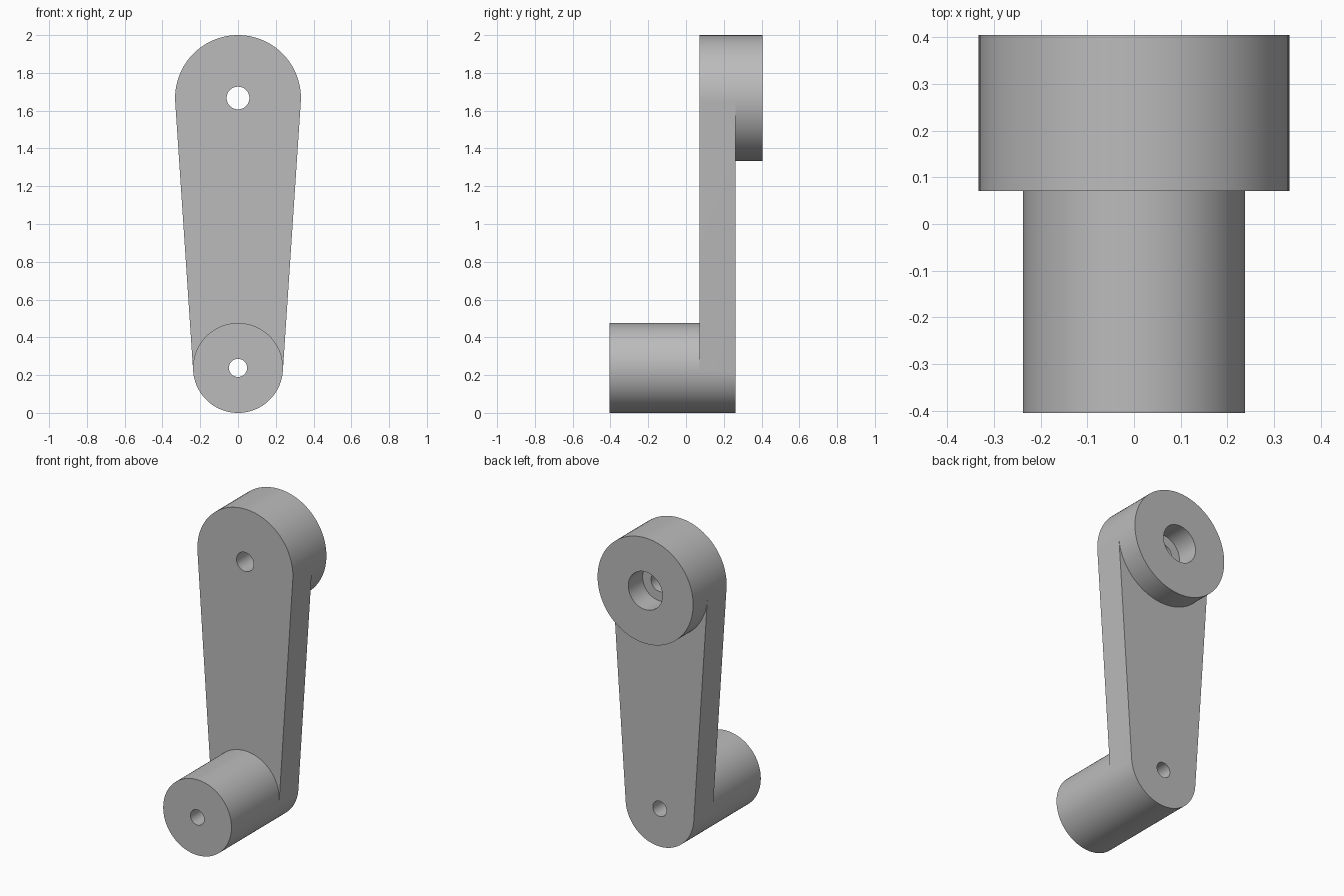
import bpy, bmesh
from math import sin, cos, asin, pi

if "Cube" in bpy.data.objects:
    bpy.data.objects.remove(bpy.data.objects["Cube"], do_unlink=True)

# Main dimensions: hub at the top, handle at the bottom, tapered arm between
HUB_Z, HUB_R = 1.667, 0.333
GRIP_Z, GRIP_R = 0.238, 0.238
GRIP_END, ARM_FRONT, ARM_BACK, HUB_END = -0.405, 0.071, 0.262, 0.405
HUB_HOLE, GRIP_HOLE, BORE_R, BORE_FLOOR = 0.06, 0.048, 0.119, 0.262
TILT = asin((HUB_R - GRIP_R) / (HUB_Z - GRIP_Z))   # lean of the arm's sides

bm = bmesh.new()


def arc(z, r, a0, a1, n=48):
    """Points from angle a0 to a1, both included."""
    return [(r * cos(a0 + (a1 - a0) * i / n), z + r * sin(a0 + (a1 - a0) * i / n))
            for i in range(n + 1)]


def upper(z, r):
    return arc(z, r, -TILT, pi + TILT)


def lower(z, r):
    return arc(z, r, pi + TILT, 2 * pi - TILT)


def circle(z, r):
    return upper(z, r)[:-1] + lower(z, r)[:-1]


def wall(points, y0, y1, closed=True):
    """Strip along the points, running from y0 to y1."""
    a, b = [[bm.verts.new((x, y, z)) for x, z in points] for y in (y0, y1)]
    for i in range(len(points) if closed else len(points) - 1):
        j = (i + 1) % len(points)
        bm.faces.new((a[i], a[j], b[j], b[i]))


def cap(y, *loops):
    """Flat face at y with an outer loop and hole loops."""
    edges = []
    for points in loops:
        vs = [bm.verts.new((x, y, z)) for x, z in points]
        edges += [bm.edges.new((v, vs[i - 1])) for i, v in enumerate(vs)]
    bmesh.ops.triangle_fill(bm, use_beauty=True, use_dissolve=False, edges=edges)


hub_top, hub_low = upper(HUB_Z, HUB_R), lower(HUB_Z, HUB_R)
grip_top, grip_low = upper(GRIP_Z, GRIP_R), lower(GRIP_Z, GRIP_R)
hub_hole, grip_hole = circle(HUB_Z, HUB_HOLE), circle(GRIP_Z, GRIP_HOLE)
bore = circle(HUB_Z, BORE_R)

# Arm: front and back faces and the two slanted sides
cap(ARM_FRONT, hub_top + grip_top[::-1], hub_hole)
cap(ARM_BACK, hub_low + grip_low[::-1], grip_hole)
wall([hub_top[0], grip_top[0]], ARM_FRONT, ARM_BACK, closed=False)
wall([hub_top[-1], grip_top[-1]], ARM_FRONT, ARM_BACK, closed=False)

# Hub: outer wall, back face, counterbore and shaft hole
wall(hub_top, ARM_FRONT, ARM_BACK, closed=False)
wall(circle(HUB_Z, HUB_R), ARM_BACK, HUB_END)
cap(HUB_END, circle(HUB_Z, HUB_R), bore)
wall(bore, BORE_FLOOR, HUB_END)
cap(BORE_FLOOR, bore, hub_hole)
wall(hub_hole, ARM_FRONT, BORE_FLOOR)

# Handle: outer wall, front face and through hole
wall(circle(GRIP_Z, GRIP_R), GRIP_END, ARM_FRONT)
wall(grip_low, ARM_FRONT, ARM_BACK, closed=False)
cap(GRIP_END, circle(GRIP_Z, GRIP_R), grip_hole)
wall(grip_hole, GRIP_END, ARM_BACK)

bmesh.ops.remove_doubles(bm, verts=bm.verts, dist=0.0001)
bmesh.ops.recalc_face_normals(bm, faces=bm.faces)

mesh = bpy.data.meshes.new("crank_handle")
bm.to_mesh(mesh)
bm.free()
crank = bpy.data.objects.new("crank_handle", mesh)
bpy.context.collection.objects.link(crank)

# Plain grey finish
grey = bpy.data.materials.new("plain grey")
grey.use_nodes = True
colour = (0.5, 0.5, 0.5, 1)
grey.diffuse_color = colour
grey.node_tree.nodes["Principled BSDF"].inputs["Base Color"].default_value = colour
mesh.materials.append(grey)

bpy.context.view_layer.objects.active = crank
crank.select_set(True)
bpy.ops.object.shade_smooth_by_angle(angle=pi / 6)
